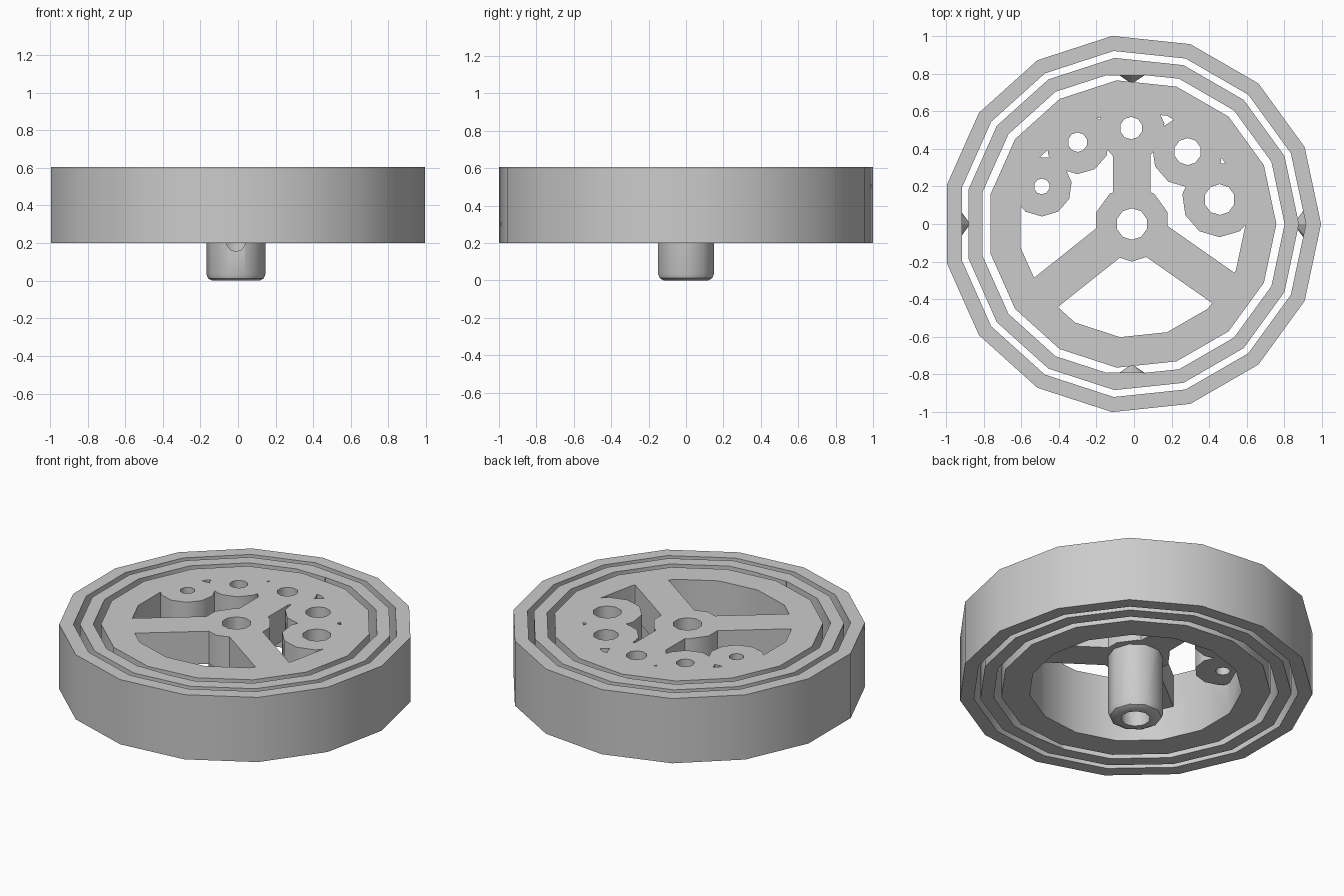
import bpy, bmesh, math
from mathutils import Matrix, Vector

old = bpy.data.objects.get("Cube")
if old:
    bpy.data.objects.remove(old, do_unlink=True)

CX = -0.011            # common axis of all rings
LOW, MID, TOP = 0.2, 0.4, 0.605

grey = bpy.data.materials.new("light_grey")
grey.use_nodes = True
grey.diffuse_color = (0.6, 0.6, 0.6, 1)
grey.node_tree.nodes["Principled BSDF"].inputs["Base Color"].default_value = (0.6, 0.6, 0.6, 1)


def finish(name, bm):
    bmesh.ops.recalc_face_normals(bm, faces=bm.faces)
    mesh = bpy.data.meshes.new(name)
    bm.to_mesh(mesh)
    bm.free()
    mesh.materials.append(grey)
    obj = bpy.data.objects.new(name, mesh)
    bpy.context.collection.objects.link(obj)
    return obj


def lathe(name, profile, sides):
    """Turn a closed (radius, z) profile around the common axis."""
    bm = bmesh.new()
    loops = []
    for i in range(sides):
        a = math.tau * i / sides
        loops.append([bm.verts.new((CX + r * math.cos(a), r * math.sin(a), z)) for r, z in profile])
    for i in range(sides):
        a, b = loops[i], loops[(i + 1) % sides]
        for j in range(len(profile)):
            k = (j + 1) % len(profile)
            bm.faces.new((a[j], b[j], b[k], a[k]))
    return finish(name, bm)


def ring(name, inner, outer):
    return lathe(name, [(inner, LOW), (outer, LOW), (outer, TOP), (inner, TOP)], 15)


def cone(name, start, end, r1, r2, sides):
    """Cylinder or cone running from start to end."""
    start, end = Vector(start), Vector(end)
    turn = (end - start).to_track_quat('Z', 'Y').to_matrix().to_4x4()
    bm = bmesh.new()
    bmesh.ops.create_cone(bm, cap_ends=True, segments=sides, radius1=r1, radius2=r2,
                          depth=(end - start).length,
                          matrix=Matrix.Translation((start + end) / 2) @ turn)
    return finish(name, bm)


def box(name, centre, size, angle=0):
    bm = bmesh.new()
    bmesh.ops.create_cube(bm, size=1, matrix=Matrix.Translation(centre)
                          @ Matrix.Rotation(angle, 4, 'Z') @ Matrix.Diagonal((*size, 1)))
    return finish(name, bm)


def combine(target, tool, operation):
    mod = target.modifiers.new("combine", 'BOOLEAN')
    mod.operation = operation
    mod.solver = 'EXACT'
    mod.object = tool
    bpy.context.view_layer.objects.active = target
    bpy.ops.object.modifier_apply(modifier=mod.name)
    bpy.data.objects.remove(tool, do_unlink=True)


# Outer and middle rings
outer_ring = ring("outer_ring", 0.925, 1.0055)
middle_ring = ring("middle_ring", 0.812, 0.888)

# Flat seats on the middle ring and the four pivot cones
for side, tag in ((1, "back"), (-1, "front")):
    seat = box(tag + "_seat", (-0.045, side * 0.81, (LOW + TOP) / 2), (0.19, 0.04, TOP - LOW))
    combine(middle_ring, seat, 'UNION')
    cone(tag + "_pivot", (CX, side * 0.8, MID), (CX, side * 0.745, MID), 0.08, 0.0, 8)
for side, tag in ((1, "left"), (-1, "right")):
    cone(tag + "_pivot", (CX + side * 0.925, 0, MID), (CX + side * 0.86, 0, MID), 0.09, 0.0, 8)

# Central wheel: rim, hub, spokes and lobes
wheel = ring("wheel", 0.605, 0.768)
combine(wheel, cone("hub", (CX, 0, MID), (CX, 0, TOP), 0.2, 0.2, 10), 'UNION')
for degrees in (90, 218.5, 325):
    a = math.radians(degrees)
    mid = (CX + 0.34 * math.cos(a), 0.34 * math.sin(a), (MID + TOP) / 2)
    combine(wheel, box("spoke", mid, (0.66, 0.2, TOP - MID), a), 'UNION')

# Lobes with holes of growing size: x, y, hole radius
holes = [(-0.49, 0.2, 0.042), (-0.3, 0.435, 0.052), (-0.015, 0.51, 0.06),
         (0.285, 0.385, 0.072), (0.455, 0.13, 0.082)]
for x, y, r in holes:
    lobe = r + 0.118
    combine(wheel, cone("lobe", (x, y, MID), (x, y, TOP), lobe, lobe, 11), 'UNION')
for x, y, r in holes:
    combine(wheel, cone("hole", (x, y, 0.1), (x, y, 0.8), r, r, 10), 'DIFFERENCE')

# Hollow shaft below the hub, with a cross hole at the front
shaft = lathe("shaft", [(0.04, 0), (0.125, 0), (0.148, 0.012), (0.157, 0.035),
                        (0.157, 0.5), (0.04, 0.5)], 10)
combine(wheel, shaft, 'UNION')
combine(wheel, cone("bore", (CX, 0, -0.1), (CX, 0, 0.8), 0.084, 0.084, 10), 'DIFFERENCE')
combine(wheel, cone("cross_hole", (CX, -0.3, 0.205), (CX, 0, 0.205), 0.05, 0.05, 10), 'DIFFERENCE')

# Soft shading on the round walls
for obj in (outer_ring, middle_ring, wheel):
    bpy.ops.object.select_all(action='DESELECT')
    obj.select_set(True)
    bpy.context.view_layer.objects.active = obj
    bpy.ops.object.shade_smooth_by_angle(angle=math.radians(38))
